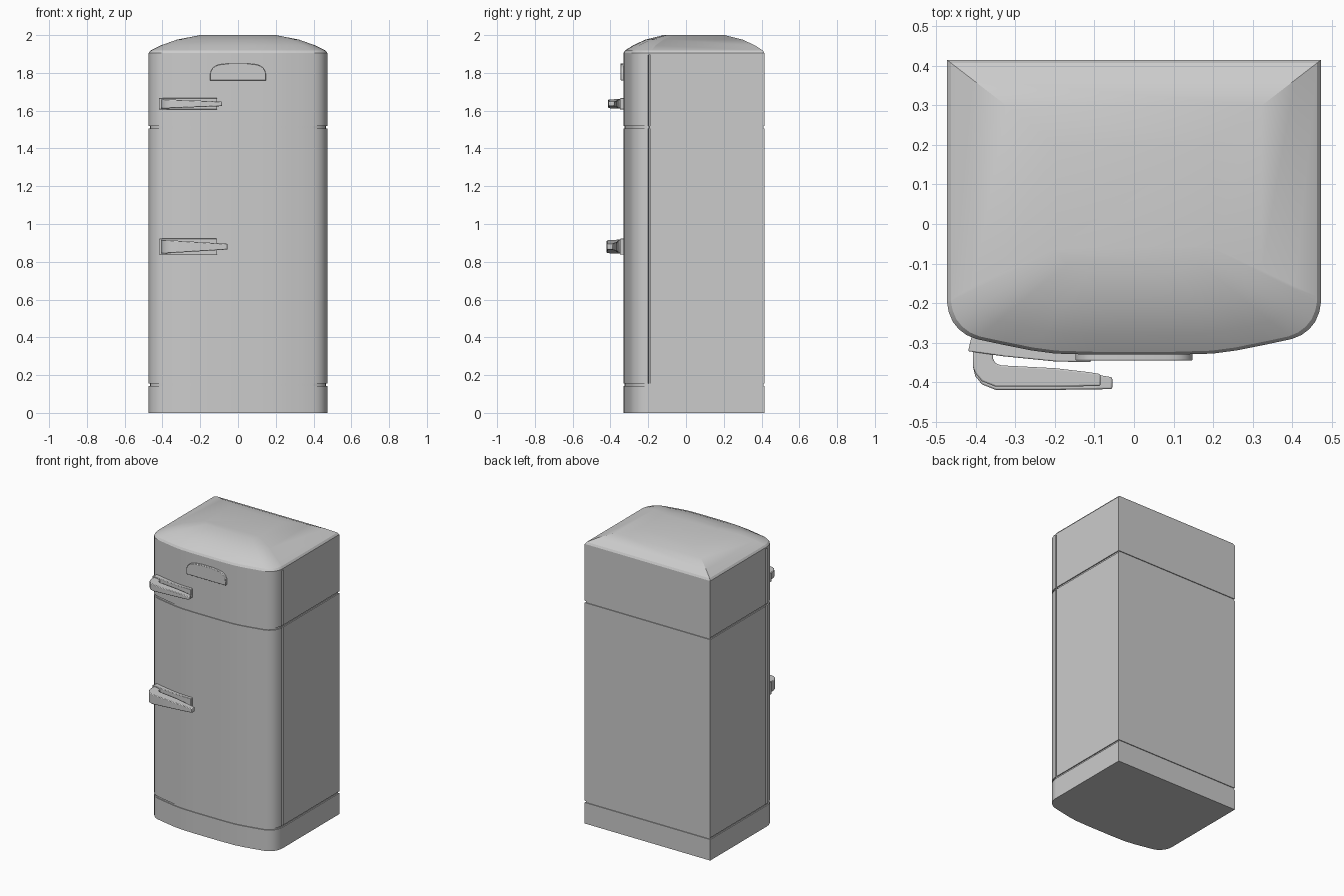
import bpy, bmesh, math

cube = bpy.data.objects.get("Cube")
if cube:
    bpy.data.objects.remove(cube, do_unlink=True)

GREY = (0.6, 0.6, 0.6, 1)
mat = bpy.data.materials.new("light grey enamel")
mat.use_nodes = True
mat.diffuse_color = GREY
mat.node_tree.nodes["Principled BSDF"].inputs["Base Color"].default_value = GREY


def loft(name, rings, angle=30, bevel=0):
    """Skin a stack of equal-length closed rings and cap both ends."""
    bm = bmesh.new()
    loops = [[bm.verts.new(p) for p in ring] for ring in rings]
    n = len(loops[0])
    for a, b in zip(loops, loops[1:]):
        for i in range(n):
            j = (i + 1) % n
            bm.faces.new((a[i], a[j], b[j], b[i]))
    bm.faces.new(loops[0][::-1])
    bm.faces.new(loops[-1])
    bmesh.ops.recalc_face_normals(bm, faces=bm.faces)
    mesh = bpy.data.meshes.new(name)
    bm.to_mesh(mesh)
    bm.free()
    mesh.materials.append(mat)
    obj = bpy.data.objects.new(name, mesh)
    bpy.context.collection.objects.link(obj)
    if bevel:
        mod = obj.modifiers.new("soft edges", "BEVEL")
        mod.width, mod.segments, mod.limit_method = bevel, 2, "ANGLE"
    bpy.ops.object.select_all(action="DESELECT")
    obj.select_set(True)
    bpy.context.view_layer.objects.active = obj
    bpy.ops.object.shade_smooth_by_angle(angle=math.radians(angle))
    return obj


# Footprint: flat back and sides, rounded corners, gently bowed front
W, BACK = 0.473, 0.415
FRONT = [(W, -0.2), (0.469, -0.223), (0.459, -0.247), (0.444, -0.266), (0.424, -0.281),
         (0.4, -0.291), (0.33, -0.306), (0.26, -0.32), (0.2, -0.328), (0.1, -0.331)]


def footprint(z, inset=0, seam=0):
    x = W - seam
    half = [(W, BACK), (W, -0.188), (x, -0.188), (x, -0.197)] + FRONT
    pts = half + [(-px, py) for px, py in reversed(half)]
    k = 1 - inset / W
    return [(px * k, 0.04 + (py - 0.04) * k, z) for px, py in pts]


# Cabinet with horizontal grooves and a vertical door seam on each side
G, S = 0.007, 0.008
body = [footprint(0), footprint(0.143), footprint(0.143, G), footprint(0.155, G),
        footprint(0.155, 0, S), footprint(1.505, 0, S), footprint(1.505, G, S),
        footprint(1.518, G, S), footprint(1.518, 0, S), footprint(1.895, 0, S),
        footprint(1.895), footprint(1.905)]
loft("cabinet", body)


# Domed lid: the footprint shrinks towards a flat top panel
def lid_ring(t, z):
    return [(x * (1 - t * 0.577), y + t * (0.205 - (BACK - y) * 0.436 - y), z)
            for x, y, _ in footprint(0)]


loft("lid", [lid_ring(t, z) for t, z in
             [(0, 1.905), (0.035, 1.918), (0.24, 1.946), (0.55, 1.976), (1, 2.0)]], 20)


# Arched badge plate on the upper door
arch = [(0.148, 1.76)] + [
    (0.088 + 0.06 * math.cos(a), 1.79 + 0.055 * math.sin(a))
    for a in [math.radians(15 * i) for i in range(6)]] + [(0.088, 1.846), (0.04, 1.851)]
arch += [(-x, z) for x, z in reversed(arch)]
loft("badge_plate", [[(x, y, z) for x, z in arch] for y in (-0.32, -0.346)], 40, 0.003)


# Door handles: curved mounting plate and a hooked, tapering lever
def prism(name, outline, zc, h0, h1, bevel):
    xs = [p[0] for p in outline]
    lo, span = min(xs), max(xs) - min(xs)
    rings = [[(x, y, zc + s * (h0 + (h1 - h0) * (x - lo) / span)) for x, y in outline]
             for s in (-1, 1)]
    loft(name, rings, 40, bevel)


PLATE = [(-0.41, -0.28), (-0.42, -0.322), (-0.33, -0.335), (-0.2, -0.348), (-0.11, -0.35),
         (-0.11, -0.325), (-0.2, -0.32), (-0.33, -0.3)]


def lever(tip, front):
    return [(-0.408, -0.318), (-0.408, -0.36), (-0.402, front + 0.035), (-0.385, front + 0.014),
            (-0.35, front), (-0.2, front), (tip, front + 0.002), (tip, front + 0.032),
            (tip - 0.03, front + 0.037), (-0.2, -0.365), (-0.335, -0.358),
            (-0.35, -0.353), (-0.357, -0.342), (-0.357, -0.325)]


for level, zc, plate_h, tip, front, h0, h1 in [
        ("upper", 1.636, 0.03, -0.085, -0.412, 0.025, 0.012),
        ("lower", 0.88, 0.042, -0.055, -0.42, 0.037, 0.015)]:
    prism(level + "_handle_plate", PLATE, zc, plate_h, plate_h, 0.003)
    prism(level + "_handle_lever", lever(tip, front), zc, h0, h1, 0.004)
